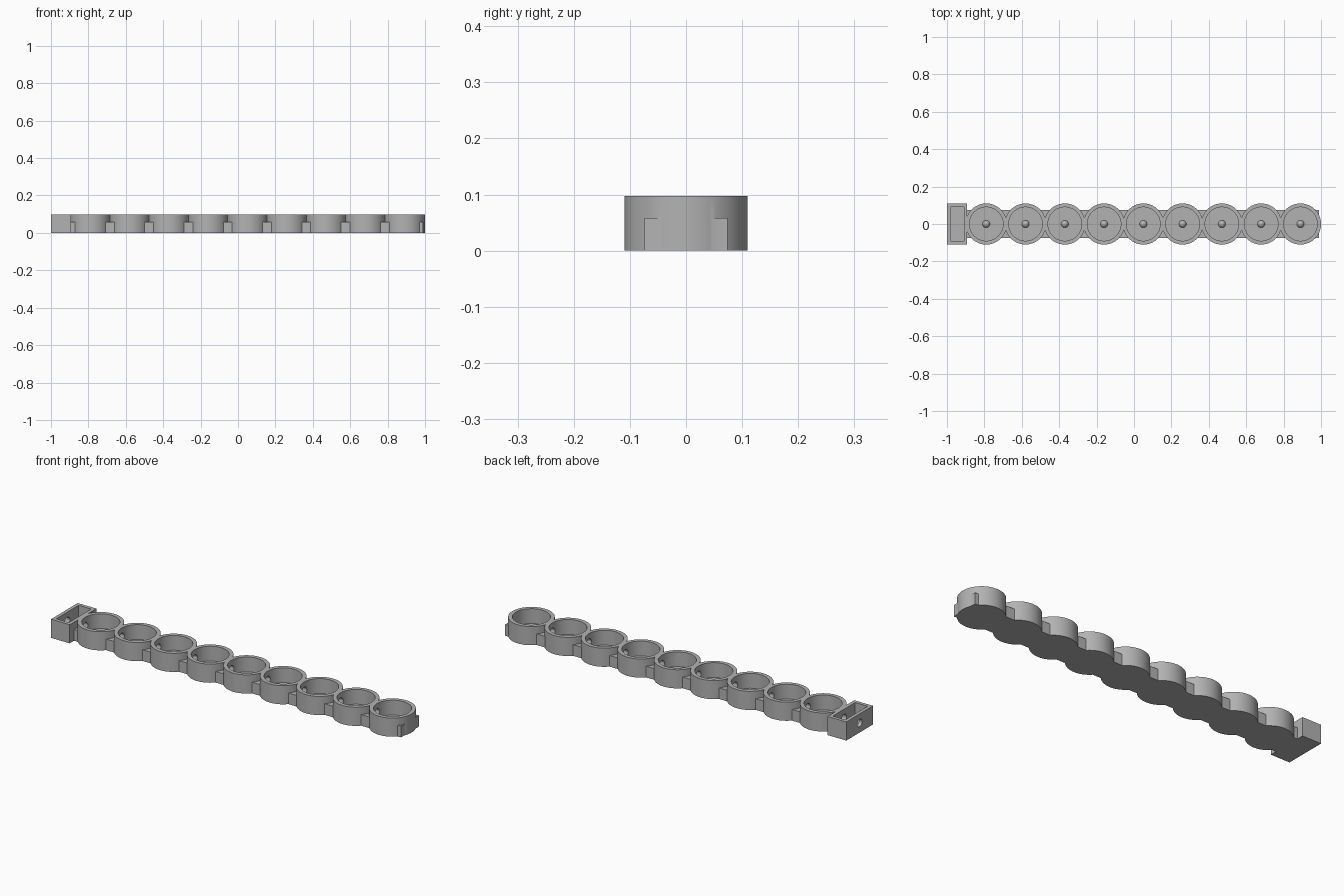
import bpy
import math

if "Cube" in bpy.data.objects:
    bpy.data.objects.remove(bpy.data.objects["Cube"], do_unlink=True)

COUNT, PITCH, FIRST = 9, 0.21, -0.79
HEIGHT, OUTER, INNER, FLOOR = 0.097, 0.11, 0.09, 0.02
centres = [FIRST + PITCH * i for i in range(COUNT)]

grey = bpy.data.materials.new("plain grey")
grey.use_nodes = True
colour = (0.45, 0.45, 0.45, 1)
grey.diffuse_color = colour
grey.node_tree.nodes["Principled BSDF"].inputs["Base Color"].default_value = colour


def finish(name):
    ob = bpy.context.object
    ob.name = name
    bpy.ops.object.transform_apply(location=True, rotation=True, scale=True)
    ob.data.materials.append(grey)
    return ob


def box(name, x0, x1, half_y, z0, z1):
    bpy.ops.mesh.primitive_cube_add(size=1, location=((x0 + x1) / 2, 0, (z0 + z1) / 2))
    bpy.context.object.scale = (x1 - x0, 2 * half_y, z1 - z0)
    return finish(name)


def drum(name, x, radius, z0, z1):
    bpy.ops.mesh.primitive_cylinder_add(vertices=64, radius=radius, depth=z1 - z0,
                                        location=(x, 0, (z0 + z1) / 2))
    return finish(name)


def combine(target, tool, operation):
    mod = target.modifiers.new(operation.lower(), 'BOOLEAN')
    mod.operation, mod.solver, mod.object = operation, 'EXACT', tool
    bpy.context.view_layer.objects.active = target
    bpy.ops.object.modifier_apply(modifier=mod.name)
    bpy.data.objects.remove(tool, do_unlink=True)


# Connecting bar, row of cups and square end box joined into one body
body = box("cup_strip", -0.92, 0.99, 0.074, 0, 0.058)
for x in centres:
    combine(body, drum("cup", x, OUTER, 0, HEIGHT), 'UNION')
combine(body, box("end_box", -1, -0.892, OUTER, 0, HEIGHT), 'UNION')

# Hollow out the cups and the box
for x in centres:
    combine(body, drum("cup_hollow", x, INNER, FLOOR, 0.2), 'DIFFERENCE')
combine(body, box("box_hollow", -0.982, -0.91, 0.092, FLOOR, 0.2), 'DIFFERENCE')

# Wire channel through every wall except the far end
bpy.ops.mesh.primitive_cylinder_add(vertices=32, radius=0.02, depth=1.94,
                                    location=(-0.08, 0, 0.05),
                                    rotation=(0, math.pi / 2, 0))
combine(body, finish("wire_channel"), 'DIFFERENCE')

bpy.ops.object.select_all(action='DESELECT')
body.select_set(True)
bpy.context.view_layer.objects.active = body
bpy.ops.object.shade_smooth_by_angle(angle=math.radians(30))

# Small round stud on each cup floor
for i, x in enumerate(centres):
    bpy.ops.mesh.primitive_uv_sphere_add(segments=24, ring_count=12, radius=0.02,
                                         location=(x, 0, FLOOR))
    stud = finish(f"floor_stud_{i + 1}")
    bpy.ops.object.shade_smooth()
